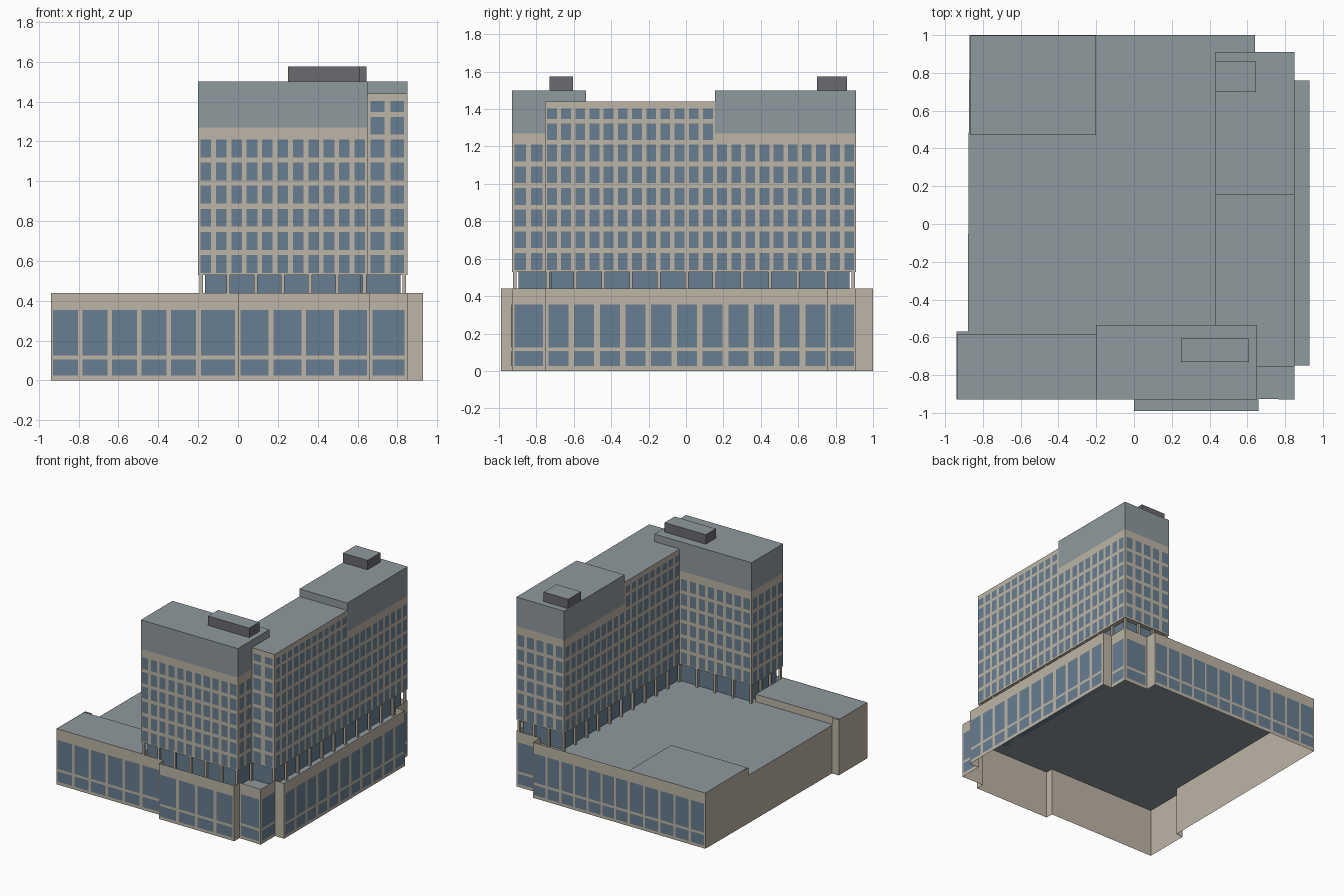
import bpy
import bmesh
from mathutils import Vector

if "Cube" in bpy.data.objects:
    bpy.data.objects.remove(bpy.data.objects["Cube"], do_unlink=True)


def material(name, rgb):
    m = bpy.data.materials.new(name)
    m.use_nodes = True
    m.diffuse_color = (*rgb, 1)
    m.node_tree.nodes["Principled BSDF"].inputs["Base Color"].default_value = (*rgb, 1)
    return m


BEIGE = material("beige_stone", (0.51, 0.46, 0.38))
GREY = material("roof_grey", (0.275, 0.32, 0.337))
BLUE = material("blue_glass", (0.138, 0.209, 0.283))
DARK = material("dark_metal", (0.147, 0.144, 0.162))

ROOF, PARAPET, FLOOR, BAND = 0.38, 0.44, 0.53, 1.27


def finish(name, bm, *mats):
    mesh = bpy.data.meshes.new(name)
    bm.to_mesh(mesh)
    bm.free()
    for m in mats:
        mesh.materials.append(m)
    obj = bpy.data.objects.new(name, mesh)
    bpy.context.collection.objects.link(obj)
    return obj


def add_box(bm, x0, x1, y0, y1, z0, z1):
    verts = bmesh.ops.create_cube(bm, size=1)["verts"]
    for v in verts:
        v.co = ((x0 + x1) / 2 + v.co.x * (x1 - x0),
                (y0 + y1) / 2 + v.co.y * (y1 - y0),
                (z0 + z1) / 2 + v.co.z * (z1 - z0))


def box(name, rect, z0, z1, side, top=GREY):
    bm = bmesh.new()
    add_box(bm, *rect, z0, z1)
    bm.normal_update()
    for f in bm.faces:
        f.material_index = int(f.normal.z > 0.5)
    return finish(name, bm, side, top)


def quad(bm, a, b, z0, z1):
    bm.faces.new([bm.verts.new((p.x, p.y, z)) for p, z in
                  ((a, z0), (b, z0), (b, z1), (a, z1))])


def windows(bm, a, b, count, rows, fill):
    """Grid of thin panes on the wall from a to b, outside on the right hand."""
    a, b = Vector(a), Vector(b)
    d = b - a
    out = Vector((d.y, -d.x)).normalized() * 0.003
    margin = (1 - fill) / 2
    for i in range(count):
        p = a + d * ((i + margin) / count) + out
        q = a + d * ((i + 1 - margin) / count) + out
        for z0, z1 in rows:
            quad(bm, p, q, z0, z1)


# Podium: open-bottomed walls; the third value is the wall top, the fourth the bays
outline = [
    (-0.94, -0.93, PARAPET, 5), (-0.2, -0.93, PARAPET, 1), (0, -0.93, PARAPET, 0),
    (0, -0.99, PARAPET, 4), (0.66, -0.99, PARAPET, 0), (0.66, -0.925, PARAPET, 1),
    (0.85, -0.93, PARAPET, 1), (0.85, -0.75, PARAPET, 0), (0.93, -0.75, PARAPET, 11),
    (0.93, 0.76, PARAPET, 0), (0.85, 0.76, PARAPET, 1), (0.85, 0.91, PARAPET, 1),
    (0.64, 0.91, PARAPET, 0), (0.64, 1.0, PARAPET, 7), (-0.2, 1.0, PARAPET, 5),
    (-0.87, 1.0, PARAPET, 0), (-0.875, 0.47, ROOF, 0), (-0.88, -0.57, PARAPET, 0),
    (-0.94, -0.57, PARAPET, 0)]
walls, panes = bmesh.new(), bmesh.new()
podium_rows = [(0.025, 0.106), (0.126, 0.355)]
for p, q in zip(outline, outline[1:] + outline[:1]):
    quad(walls, Vector(p[:2]), Vector(q[:2]), 0, p[2])
    if p[3]:
        windows(panes, p[:2], q[:2], p[3], podium_rows, 0.85 if p[3] < 11 else 0.78)
finish("podium_walls", walls, BEIGE)
finish("podium_windows", panes, BLUE)

# Podium roof and its two raised parts
bm = bmesh.new()
bm.faces.new([bm.verts.new((p[0], p[1], ROOF)) for p in outline])
finish("podium_roof", bm, GREY)
box("front_raised_roof", (-0.938, -0.2, -0.928, -0.585), ROOF + 0.001, PARAPET, BEIGE)
box("back_raised_roof", (-0.868, -0.2, 0.47, 0.998), ROOF + 0.001, PARAPET, BEIGE)

# Towers
south = (-0.2, 0.65, -0.93, -0.535)
middle = (0.43, 0.85, -0.755, 0.155)
north = (0.43, 0.85, 0.155, 0.91)
box("south_tower", south, FLOOR, BAND, BEIGE)
box("south_tower_crown", south, BAND, 1.5, GREY)
box("middle_tower", middle, FLOOR, 1.44, BEIGE)
box("north_tower", north, FLOOR, BAND, BEIGE)
box("north_tower_crown", north, BAND, 1.5, GREY)

# Tower windows
low = [(0.54 + 0.116 * i, 0.63 + 0.116 * i) for i in range(6)]
high = low + [(1.235, 1.323), (1.347, 1.402)]
bm = bmesh.new()
for a, b, count, rows in (
        ((-0.2, -0.93), (0.65, -0.93), 11, low),
        ((0.65, -0.93), (0.65, -0.755), 2, low),
        ((0.43, -0.535), (-0.2, -0.535), 8, low),
        ((-0.2, -0.535), (-0.2, -0.93), 5, low),
        ((0.65, -0.755), (0.85, -0.755), 2, high),
        ((0.85, -0.755), (0.85, 0.155), 12, high),
        ((0.43, 0.155), (0.43, -0.535), 9, high),
        ((0.85, 0.155), (0.85, 0.91), 10, low),
        ((0.85, 0.91), (0.43, 0.91), 5, low),
        ((0.43, 0.91), (0.43, 0.155), 10, low)):
    windows(bm, a, b, count, rows, 0.8 if b[0] - a[0] == 0.2 else 0.69)
finish("tower_windows", bm, BLUE)

# Recessed glass storey below the towers
box("south_lobby_glass", (-0.165, 0.615, -0.895, -0.57), ROOF, FLOOR, BLUE, BLUE)
box("east_lobby_glass", (0.465, 0.815, -0.72, 0.875), ROOF, FLOOR, BLUE, BLUE)

# Columns around the tower edge
edge = [(-0.185, -0.915), (0.635, -0.915), (0.635, -0.74), (0.835, -0.74),
        (0.835, 0.895), (0.445, 0.895), (0.445, -0.55), (-0.185, -0.55)]
bm = bmesh.new()
for a, b in zip(edge, edge[1:] + edge[:1]):
    a, b = Vector(a), Vector(b)
    count = max(1, round((b - a).length / 0.145))
    for i in range(count):
        c = a.lerp(b, i / count)
        add_box(bm, c.x - 0.009, c.x + 0.009, c.y - 0.009, c.y + 0.009, ROOF, FLOOR)
finish("columns", bm, BEIGE)

# Rooftop plant rooms
box("south_plant_room", (0.25, 0.61, -0.73, -0.605), 1.5, 1.575, DARK)
box("north_plant_room", (0.43, 0.645, 0.7, 0.86), 1.5, 1.575, DARK)
